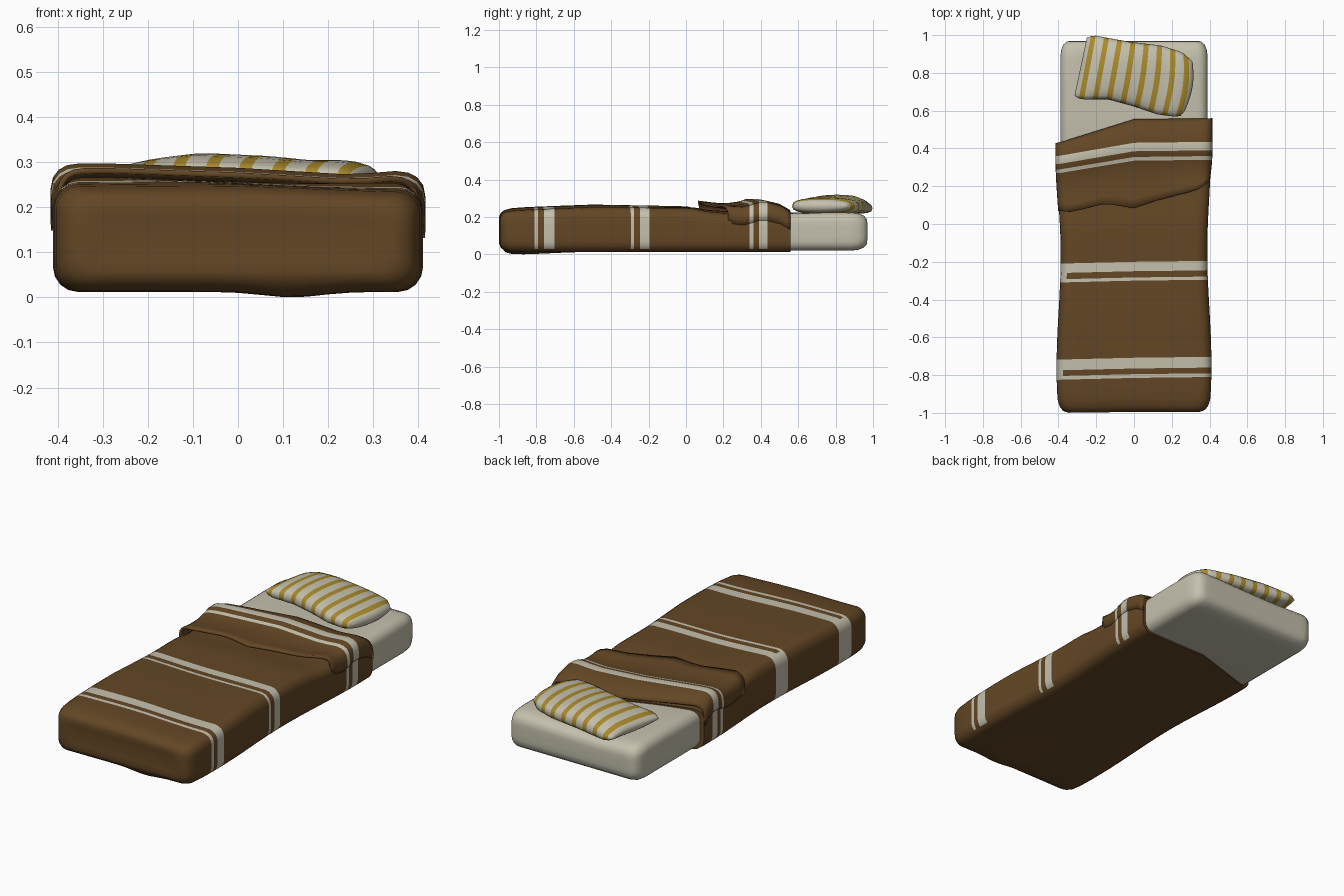
import bpy, bmesh, math

if "Cube" in bpy.data.objects:
    bpy.data.objects.remove(bpy.data.objects["Cube"])


def material(name, rgb):
    m = bpy.data.materials.new(name)
    m.diffuse_color = (*rgb, 1)
    m.use_nodes = True
    m.node_tree.nodes["Principled BSDF"].inputs["Base Color"].default_value = m.diffuse_color
    return m


BROWN = material("brown_wool", (0.125, 0.062, 0.018))
CREAM = material("cream_cotton", (0.56, 0.53, 0.42))
MUSTARD = material("mustard_stripe", (0.40, 0.255, 0.025))


def interp(x, pts):
    """Piecewise linear curve through (x, value) points."""
    if x <= pts[0][0]:
        return pts[0][1]
    for (a, va), (b, vb) in zip(pts, pts[1:]):
        if x <= b:
            return va + (vb - va) * (x - a) / (b - a)
    return pts[-1][1]


def add_rows(bm, rows, closed, mat_rule):
    """Skin rows of points with quads; mat_rule(row, column, normal) colours them."""
    vs = [[bm.verts.new(p) for p in r] for r in rows]
    n = len(rows[0])
    for i in range(len(rows) - 1):
        for j in range(n if closed else n - 1):
            k = (j + 1) % n
            f = bm.faces.new((vs[i][j], vs[i][k], vs[i + 1][k], vs[i + 1][j]))
            f.normal_update()
            f.material_index = mat_rule(i, j, f.normal)
    return vs


def finish(name, bm, mats, angle=50):
    me = bpy.data.meshes.new(name)
    bm.to_mesh(me)
    bm.free()
    ob = bpy.data.objects.new(name, me)
    bpy.context.collection.objects.link(ob)
    for m in mats:
        me.materials.append(m)
    bpy.ops.object.select_all(action='DESELECT')
    ob.select_set(True)
    bpy.context.view_layer.objects.active = ob
    bpy.ops.object.shade_smooth_by_angle(angle=math.radians(angle))
    return ob


def ring(w, z0, z1, r):
    """Rounded rectangle in x, z with extra points along top, bottom and sides."""
    corners = [(w - r, z1 - r, 0), (-w + r, z1 - r, 90),
               (-w + r, z0 + r, 180), (w - r, z0 + r, 270)]
    pts = []
    for c, (cx, cz, a0) in enumerate(corners):
        arc = [(cx + r * math.cos(math.radians(a0 + a)),
                cz + r * math.sin(math.radians(a0 + a))) for a in (0, 22.5, 45, 67.5, 90)]
        pts += arc
        nx, nz, na = corners[(c + 1) % 4]
        end = (nx + r * math.cos(math.radians(na)), nz + r * math.sin(math.radians(na)))
        steps = 14 if c % 2 == 0 else 3
        for s in range(1, steps):
            t = s / steps
            pts.append((arc[-1][0] + (end[0] - arc[-1][0]) * t,
                        arc[-1][1] + (end[1] - arc[-1][1]) * t))
    return pts


# Shared blanket shape: width, slanted rows, stripes
def half_width(y):
    return 0.399 + 0.011 * math.cos((y + 0.75) * 2 * math.pi / 1.2)


def slant(x, row):
    left = min(1, max(0, -x / 0.4))
    amount = interp(row, [(-0.2, 0.005), (0.3, 0.06), (0.43, 0.065), (0.555, 0.12)])
    return row - amount * left + (0.012 * x if row > -0.9 else 0)


STRIPES = [(-0.815, -0.795), (-0.765, -0.708), (-0.30, -0.283), (-0.25, -0.2),
           (0.335, 0.355), (0.385, 0.43)]


def is_stripe(a, b):
    return any(s - 1e-4 <= (a + b) / 2 <= e + 1e-4 for s, e in STRIPES)


# Blanket body: closed sleeve with a rounded foot end
def blanket_point(x, z, row):
    if z > 0.13:
        k = (z - 0.13) / 0.12
        top = interp(row, [(-1, -0.008), (-0.8, 0), (-0.5, 0.008), (-0.2, 0.002),
                           (0.02, 0.004), (0.15, -0.02), (0.5, -0.022), (0.555, -0.026)])
        z += k * (top - 0.018 * x + 0.003 * math.sin(9 * x + 5 * row))
    elif z < 0.03 and row < -0.6:
        z -= 0.012 * math.exp(-((x - 0.12) / 0.09) ** 2) * min(1, (-0.6 - row) / 0.25)
    return (x, slant(x, row), z)


sections = [(-0.99, 0.09), (-0.995, 0.055), (-0.985, 0.028), (-0.965, 0.012), (-0.93, 0.002)]
plain = [-0.87, -0.65, -0.58, -0.5, -0.43, -0.36, -0.12, -0.04, 0.04, 0.12, 0.2, 0.28, 0.5, 0.555]
sections += [(y, 0) for y in sorted(plain + [e for s in STRIPES for e in s])]
sections.append((0.553, 0.025))
rows = [[blanket_point(x, z, y) for x, z in
         ring(half_width(y) - d, 0.012 + d * 0.8, 0.25 - d * 0.8, max(0.02, 0.055 - d * 0.3))]
        for y, d in sections]
bm = bmesh.new()
vs = add_rows(bm, rows, True, lambda i, j, n: int(
    is_stripe(sections[i][0], sections[i + 1][0]) and not 20 <= j - 17 <= 43))
bm.faces.new(vs[0])
bm.faces.new(vs[-1])
bmesh.ops.recalc_face_normals(bm, faces=bm.faces)
for f in bm.faces:
    if f.normal.z < -0.6:
        f.material_index = 0
    elif f.material_index == 0 and abs(f.normal.y) < 0.5 and len(f.verts) == 4:
        c = [v.co for v in f.verts]
        mid = sum(co.y - slant(co.x, 0.39) + 0.39 for co in c) / 4
        if abs(f.normal.x) > 0.5 and mid > -0.9 and is_stripe(mid, mid):
            f.material_index = 1
finish("blanket", bm, [BROWN, CREAM])

# Turned-back fold lying over the head end of the blanket
FRONT_EDGE = [(-0.41, 0.07), (-0.33, 0.065), (-0.25, 0.085), (-0.15, 0.11), (0, 0.085),
              (0.1, 0.12), (0.25, 0.16), (0.33, 0.18), (0.41, 0.23)]
FOLD_TOP = [(0.09, 0.275), (0.18, 0.264), (0.27, 0.262), (0.335, 0.27), (0.385, 0.285),
            (0.43, 0.285), (0.5, 0.268), (0.555, 0.236)]
fold_rows = [0.09, 0.14, 0.2, 0.27, 0.335, 0.355, 0.385, 0.43, 0.465, 0.5, 0.53, 0.555]
half = [(1, 0.1), (1, 0.06), (0.987, 0.032), (0.955, 0.014), (0.91, 0.004)]
cols = [(-u, d) for u, d in half] + [(-0.84 + 0.14 * i, 0) for i in range(13)] + half[::-1]


def fold_point(u, drop, row):
    x = u * (half_width(row) + 0.006)
    y = slant(x, row)
    if row < 0.335:
        f = (row - 0.09) / 0.245
        y0 = interp(x, FRONT_EDGE)
        y = y0 + f * (slant(x, 0.335) - y0)
    tilt = interp(x, [(-0.3, 0.012), (0, 0.002), (0.25, -0.013), (0.35, -0.005)])
    return (x, y, interp(row, FOLD_TOP) + tilt - drop)


bm = bmesh.new()
add_rows(bm, [[fold_point(u, d, r) for u, d in cols] for r in fold_rows], False,
         lambda i, j, n: int(is_stripe(fold_rows[i], fold_rows[i + 1])))
bmesh.ops.recalc_face_normals(bm, faces=bm.faces)
if sum(f.normal.z for f in bm.faces) < 0:
    bmesh.ops.reverse_faces(bm, faces=bm.faces)
fold = finish("blanket_fold", bm, [BROWN, CREAM])
mod = fold.modifiers.new("thickness", 'SOLIDIFY')
mod.thickness = 0.012
mod.offset = -1

# Mattress: rounded slab showing at the head end
ends = [(0.3, 0.02), (0.45, 0), (0.6, 0), (0.75, 0), (0.88, 0), (0.92, 0.004), (0.95, 0.016),
        (0.966, 0.034), (0.97, 0.06), (0.97, 0.09)]
rows = [[(x, y, z + (0.004 * math.sin(8 * x + 6 * y) if z > 0.12 else 0)) for x, z in
         ring(0.39 - d, 0.02 + d, 0.22 - d, max(0.008, 0.05 - d * 0.4))] for y, d in ends]
bm = bmesh.new()
vs = add_rows(bm, rows, True, lambda i, j, n: 0)
bm.faces.new(vs[0])
bm.faces.new(vs[-1])
bmesh.ops.recalc_face_normals(bm, faces=bm.faces)
finish("mattress", bm, [CREAM])

# Pillow: two bulging sheets sharing one border, striped by column
HEAD_EDGE = [(0, 0.985), (0.06, 1.0), (0.15, 0.99), (0.4, 0.965), (0.7, 0.945),
             (0.9, 0.91), (1, 0.86)]
FOOT_EDGE = [(0, 0.68), (0.05, 0.66), (0.3, 0.66), (0.55, 0.62), (0.75, 0.58),
             (0.95, 0.565), (1, 0.60)]
us, yellow = [0, 0.008, 0.02], []
for s in range(8):
    for part in (0, 0.31, 0.69):
        if s or part:
            us.append((s + part) / 8)
us += [0.98, 0.992, 1]
angles = [-90 + 15 * i for i in range(13)]


def pillow_point(u, a, side):
    v = (math.sin(math.radians(a)) + 1) / 2
    x_foot, x_head = -0.315 + 0.585 * u, -0.25 + 0.56 * u
    x = x_foot + (x_head - x_foot) * v + 0.03 * math.sin(math.pi * v) * max(0, u - 0.3)
    y = interp(u, FOOT_EDGE) * (1 - v) + interp(u, HEAD_EDGE) * v
    t = max(0, math.cos(math.radians(a))) ** 0.6 * max(0, 1 - abs(2 * u - 1) ** 8) ** 0.5
    top = interp(u, [(0, 0.035), (0.2, 0.052), (0.35, 0.062), (0.6, 0.055), (0.75, 0.046), (1, 0.05)])
    mid = 0.258 - 0.012 * max(0, v - 0.75) * 4 * (1 - u)
    return (x, y, mid + (t * top if side > 0 else -t * 0.045))


bm = bmesh.new()
for side in (1, -1):
    add_rows(bm, [[pillow_point(u, a, side) for u in us] for a in angles], False,
             lambda i, j, n: int(0.3 < ((us[j] + us[j + 1]) * 4) % 1 < 0.7))
bmesh.ops.remove_doubles(bm, verts=bm.verts, dist=0.0005)
bmesh.ops.recalc_face_normals(bm, faces=bm.faces)
finish("pillow", bm, [CREAM, MUSTARD], 80)
